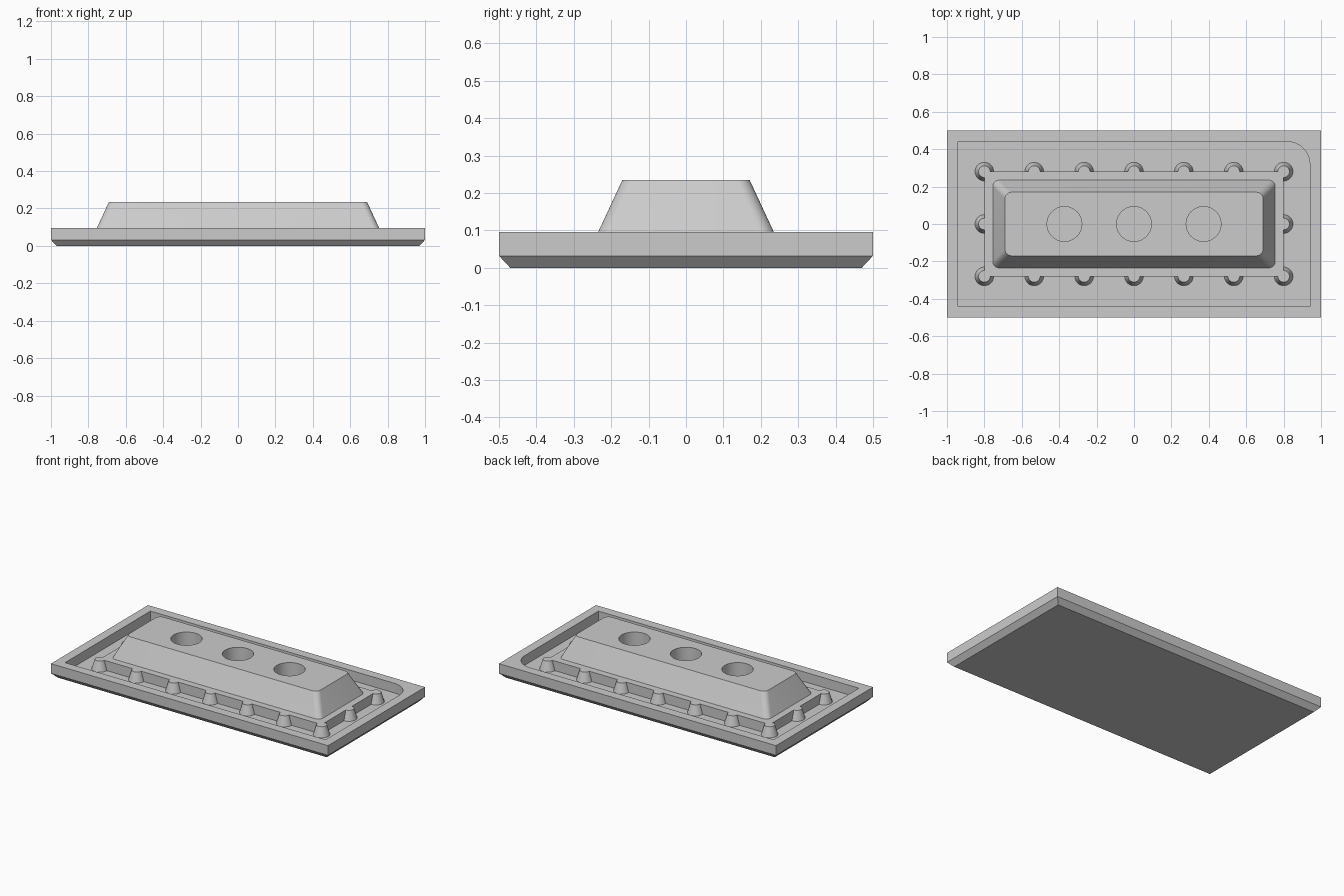
import bpy, bmesh, math

if "Cube" in bpy.data.objects:
    bpy.data.objects.remove(bpy.data.objects["Cube"], do_unlink=True)

GREY = (0.6, 0.6, 0.6, 1.0)
FLOOR, RIM, TOP = 0.032, 0.095, 0.235

grey = bpy.data.materials.new("plain grey")
grey.use_nodes = True
grey.diffuse_color = GREY
grey.node_tree.nodes["Principled BSDF"].inputs["Base Color"].default_value = GREY


def rect(hx, hy, radii=(0, 0, 0, 0), steps=8):
    """Counter-clockwise rectangle outline with one radius per corner."""
    points = []
    for i, (sx, sy) in enumerate([(1, 1), (-1, 1), (-1, -1), (1, -1)]):
        r = radii[i]
        cx, cy = sx * (hx - r), sy * (hy - r)
        for k in range(steps + 1 if r else 1):
            a = math.pi / 2 * (i + k / steps)
            points.append((cx + r * math.cos(a), cy + r * math.sin(a)))
    return points


def circle(r, steps=48):
    return [(r * math.cos(math.tau * k / steps), r * math.sin(math.tau * k / steps))
            for k in range(steps)]


def loft(name, sections, location=(0, 0, 0)):
    """Closed solid through matching outlines, each given with its height."""
    bm = bmesh.new()
    rings = [[bm.verts.new((x, y, z)) for x, y in outline] for outline, z in sections]
    bm.faces.new(rings[0][::-1])
    bm.faces.new(rings[-1])
    for low, high in zip(rings, rings[1:]):
        for i in range(len(low)):
            j = (i + 1) % len(low)
            bm.faces.new((low[i], low[j], high[j], high[i]))
    mesh = bpy.data.meshes.new(name)
    bm.to_mesh(mesh)
    bm.free()
    mesh.materials.append(grey)
    obj = bpy.data.objects.new(name, mesh)
    obj.location = location
    bpy.context.collection.objects.link(obj)
    return obj


def select(obj):
    bpy.ops.object.select_all(action="DESELECT")
    obj.select_set(True)
    bpy.context.view_layer.objects.active = obj


def cut(obj, cutter):
    mod = obj.modifiers.new("cut", "BOOLEAN")
    mod.operation = "DIFFERENCE"
    mod.solver = "EXACT"
    mod.object = cutter
    select(obj)
    bpy.ops.object.modifier_apply(modifier=mod.name)
    bpy.data.objects.remove(cutter, do_unlink=True)


def smooth(obj):
    select(obj)
    bpy.ops.object.shade_smooth_by_angle(angle=math.radians(20))


# Tray with a chamfered underside and a pocket with one rounded corner
tray = loft("tray", [(rect(0.97, 0.47), 0), (rect(1, 0.5), FLOOR), (rect(1, 0.5), RIM)])
pocket = rect(0.94, 0.44, (0.12, 0, 0, 0), 16)
cut(tray, loft("pocket_cutter", [(pocket, FLOOR), (pocket, RIM + 0.1)]))
smooth(tray)

# Raised platform in the pocket, level with the rim
loft("platform", [(rect(0.8, 0.28), FLOOR), (rect(0.8, 0.28), RIM)])

# Sloped block with softened corners and three round holes
corner = (0.035,) * 4
block = loft("sloped_block", [(rect(0.755, 0.235, corner), RIM),
                              (rect(0.69, 0.17, corner), TOP)])
for x in (-0.372, 0, 0.372):
    cut(block, loft("hole_cutter", [(circle(0.093), RIM - 0.05),
                                    (circle(0.093), TOP + 0.05)], (x, 0, 0)))
smooth(block)

# Tapered pegs around the edge of the platform
spots = [(i * 0.8 / 3, y) for y in (-0.28, 0.28) for i in range(-3, 4)]
spots += [(-0.8, 0), (0.8, 0)]
for x, y in spots:
    smooth(loft("tapered_peg", [(circle(0.05, 32), FLOOR), (circle(0.031, 32), RIM)],
                (x, y, 0)))
